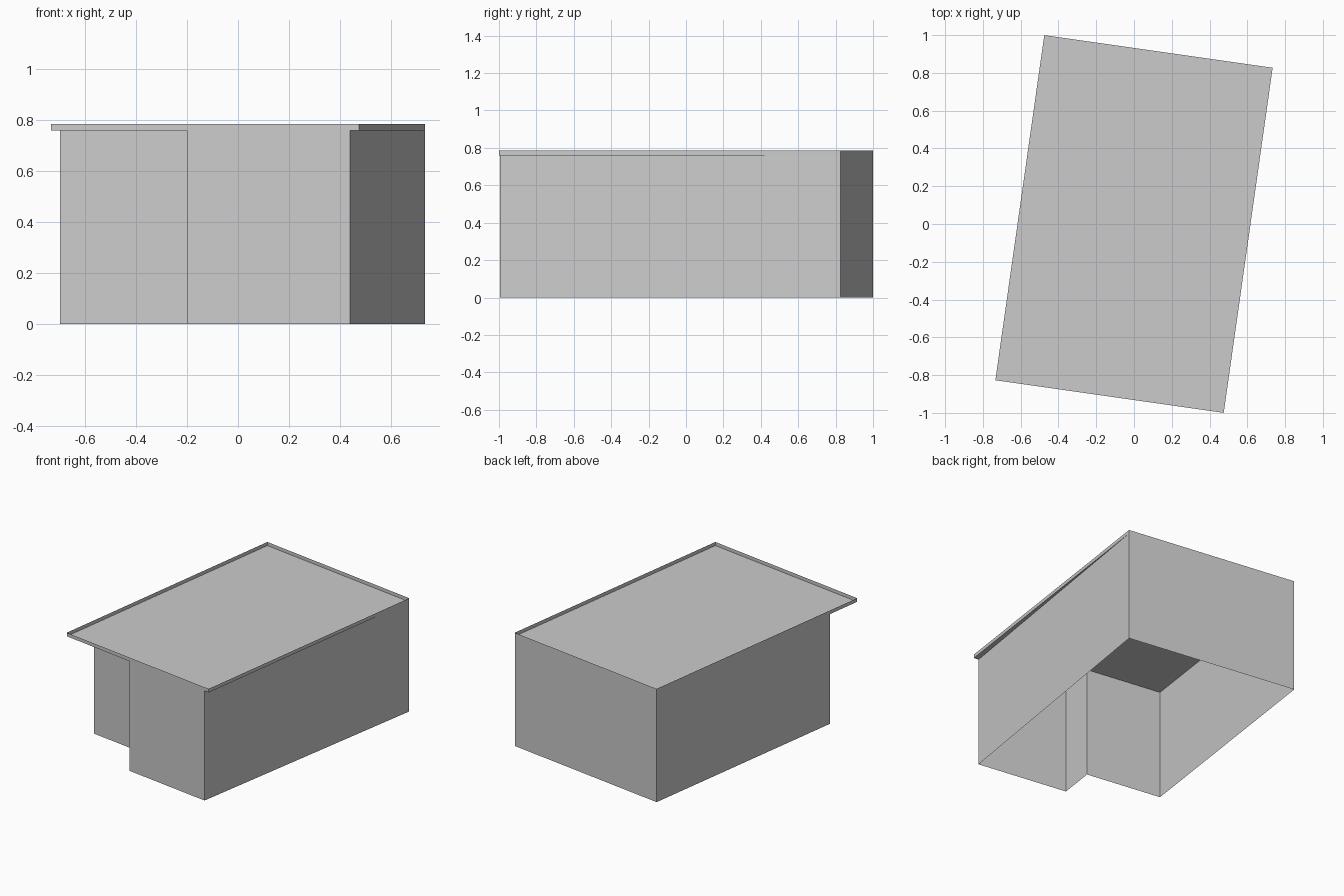
import bpy
from mathutils import Vector

cube = bpy.data.objects.get("Cube")
if cube:
    bpy.data.objects.remove(cube, do_unlink=True)

EAVE, TOP = 0.76, 0.785

# Single plain grey for the whole building
grey = bpy.data.materials.new("light_grey")
grey.use_nodes = True
colour = (0.6, 0.6, 0.6, 1)
grey.diffuse_color = colour
grey.node_tree.nodes["Principled BSDF"].inputs["Base Color"].default_value = colour


def make_object(name, verts, faces):
    mesh = bpy.data.meshes.new(name)
    mesh.from_pydata(verts, [], faces)
    mesh.materials.append(grey)
    obj = bpy.data.objects.new(name, mesh)
    bpy.context.collection.objects.link(obj)
    return obj


def sheet_ring(name, outline, low, high):
    """Thin upright sheets along a closed counter-clockwise outline."""
    n = len(outline)
    verts = [(p.x, p.y, z) for z in (low, high) for p in outline]
    faces = [(i, (i + 1) % n, (i + 1) % n + n, i + n) for i in range(n)]
    return make_object(name, verts, faces)


# Roof corners, a rectangle turned on the plot
front_left = Vector((-0.734, -0.827))
front_right = Vector((0.475, -1.0))
back_right, back_left = -front_left, -front_right
across = front_right - front_left
along = back_left - front_left
roof = [front_left, front_right, back_right, back_left]

# Wall outline: recessed porch at one front corner, slightly skewed side wall
porch_depth = along * 0.136
porch_edge = front_left + across * 0.442
walls = [
    front_left + porch_depth,
    porch_edge + porch_depth,
    porch_edge,
    front_left + across * 0.971,
    back_right,
    back_left,
]

sheet_ring("walls", walls, 0, EAVE)
sheet_ring("roof_rim", roof, EAVE, TOP)
make_object("roof_deck", [(p.x, p.y, EAVE) for p in roof], [(0, 1, 2, 3)])
